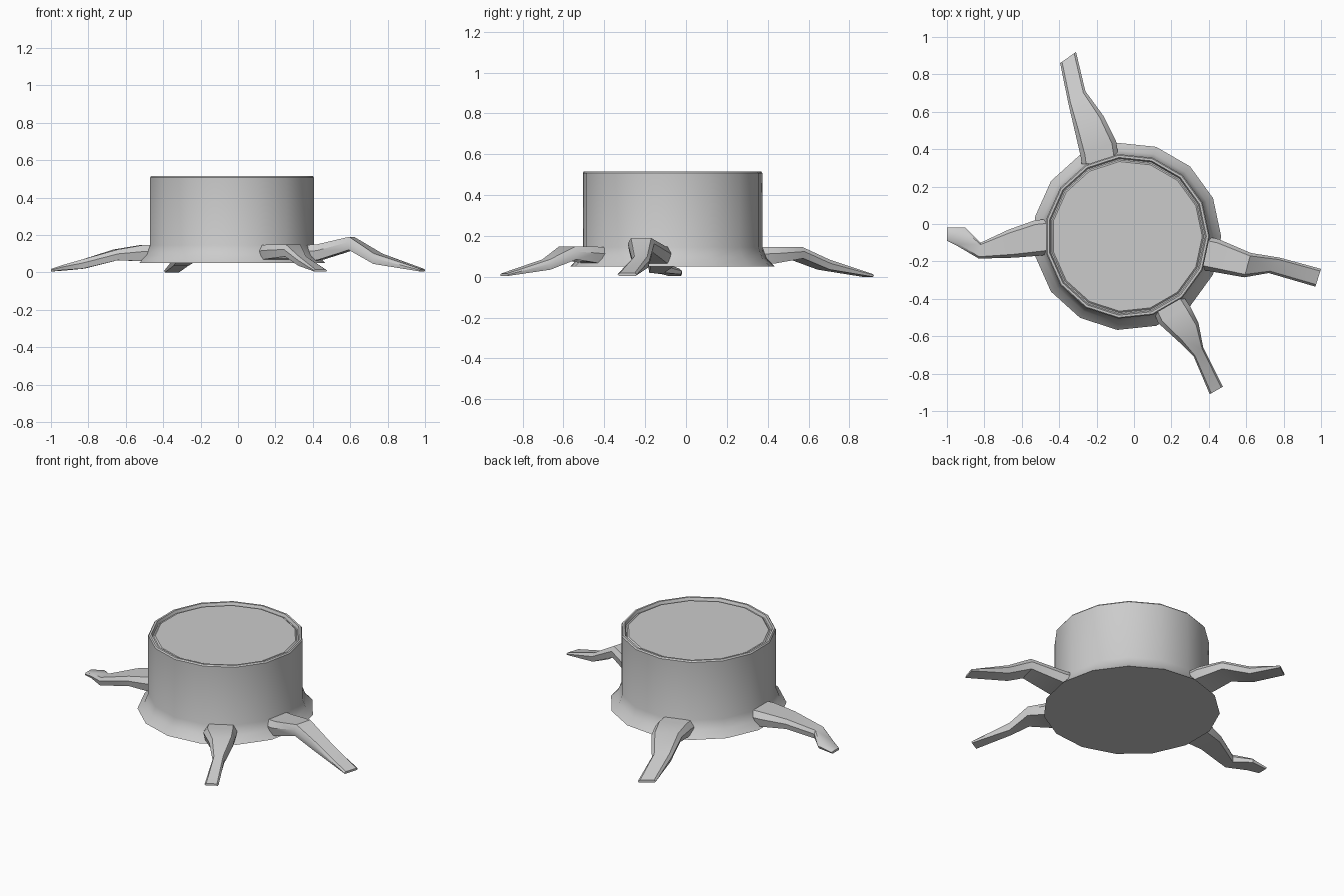
import bpy, bmesh, math

CX, CY, SIDES = -0.037, -0.066, 15


def finish(name, bm, angle):
    bmesh.ops.recalc_face_normals(bm, faces=bm.faces)
    mesh = bpy.data.meshes.new(name)
    bm.to_mesh(mesh)
    bm.free()
    ob = bpy.data.objects.new(name, mesh)
    bpy.context.collection.objects.link(ob)
    bpy.ops.object.select_all(action='DESELECT')
    ob.select_set(True)
    bpy.context.view_layer.objects.active = ob
    bpy.ops.object.shade_smooth_by_angle(angle=math.radians(angle))
    return ob


def loft(name, rings, angle):
    """Skin closed rings of equal length and cap both ends."""
    bm = bmesh.new()
    loops = [[bm.verts.new(p) for p in ring] for ring in rings]
    n = len(loops[0])
    for a, b in zip(loops, loops[1:]):
        for i in range(n):
            j = (i + 1) % n
            bm.faces.new((a[i], a[j], b[j], b[i]))
    bm.faces.new(loops[0][::-1])
    bm.faces.new(loops[-1])
    return finish(name, bm, angle)


# Trunk: flared foot, straight wall, bark rim and recessed cut face
profile = [(0.503, 0.05), (0.463, 0.09), (0.442, 0.145), (0.442, 0.508),
           (0.436, 0.516), (0.424, 0.516), (0.417, 0.498), (0.410, 0.498), (0.402, 0.505)]
rings = []
for r, z in profile:
    rings.append([(CX + r * math.cos(k * math.tau / SIDES),
                   CY + r * math.sin(k * math.tau / SIDES), z) for k in range(SIDES)])
loft("stump_trunk", rings, 35)


def root(name, sections):
    """Each section: one edge x, y, other edge x, y, top z, bottom z."""
    rings = []
    for xa, ya, xb, yb, zt, zb in sections:
        def pt(t, z):
            return (xa + (xb - xa) * t, ya + (yb - ya) * t, z)
        zm = zb + (zt - zb) * 0.6
        rings.append([pt(0.06, zb), pt(0, zm), pt(0.12, zt),
                      pt(0.88, zt), pt(1, zm), pt(0.94, zb)])
    loft(name, rings, 40)


# Four roots, each from the trunk out to its tip
root("right_root", [
    (0.36, -0.06, 0.34, -0.24, 0.145, 0.06),
    (0.45, -0.08, 0.42, -0.255, 0.15, 0.065),
    (0.625, -0.155, 0.59, -0.285, 0.19, 0.12),
    (0.78, -0.18, 0.72, -0.262, 0.10, 0.045),
    (1.0, -0.24, 0.97, -0.335, 0.018, 0.005)])
root("front_root", [
    (0.10, -0.46, 0.26, -0.38, 0.145, 0.06),
    (0.13, -0.53, 0.30, -0.44, 0.148, 0.07),
    (0.245, -0.635, 0.345, -0.53, 0.148, 0.085),
    (0.32, -0.71, 0.37, -0.66, 0.085, 0.035),
    (0.405, -0.91, 0.475, -0.87, 0.016, 0.004)])
root("back_root", [
    (-0.28, 0.32, -0.08, 0.34, 0.145, 0.06),
    (-0.285, 0.36, -0.095, 0.44, 0.146, 0.065),
    (-0.315, 0.49, -0.165, 0.58, 0.146, 0.09),
    (-0.35, 0.64, -0.26, 0.71, 0.085, 0.035),
    (-0.395, 0.86, -0.31, 0.92, 0.014, 0.0)])
root("left_root", [
    (-0.43, 0.03, -0.43, -0.16, 0.148, 0.06),
    (-0.53, 0.02, -0.51, -0.17, 0.145, 0.06),
    (-0.67, -0.03, -0.64, -0.18, 0.122, 0.065),
    (-0.82, -0.10, -0.83, -0.185, 0.07, 0.02),
    (-0.90, -0.02, -0.94, -0.12, 0.04, 0.012),
    (-1.0, -0.02, -1.0, -0.09, 0.018, 0.004)])
